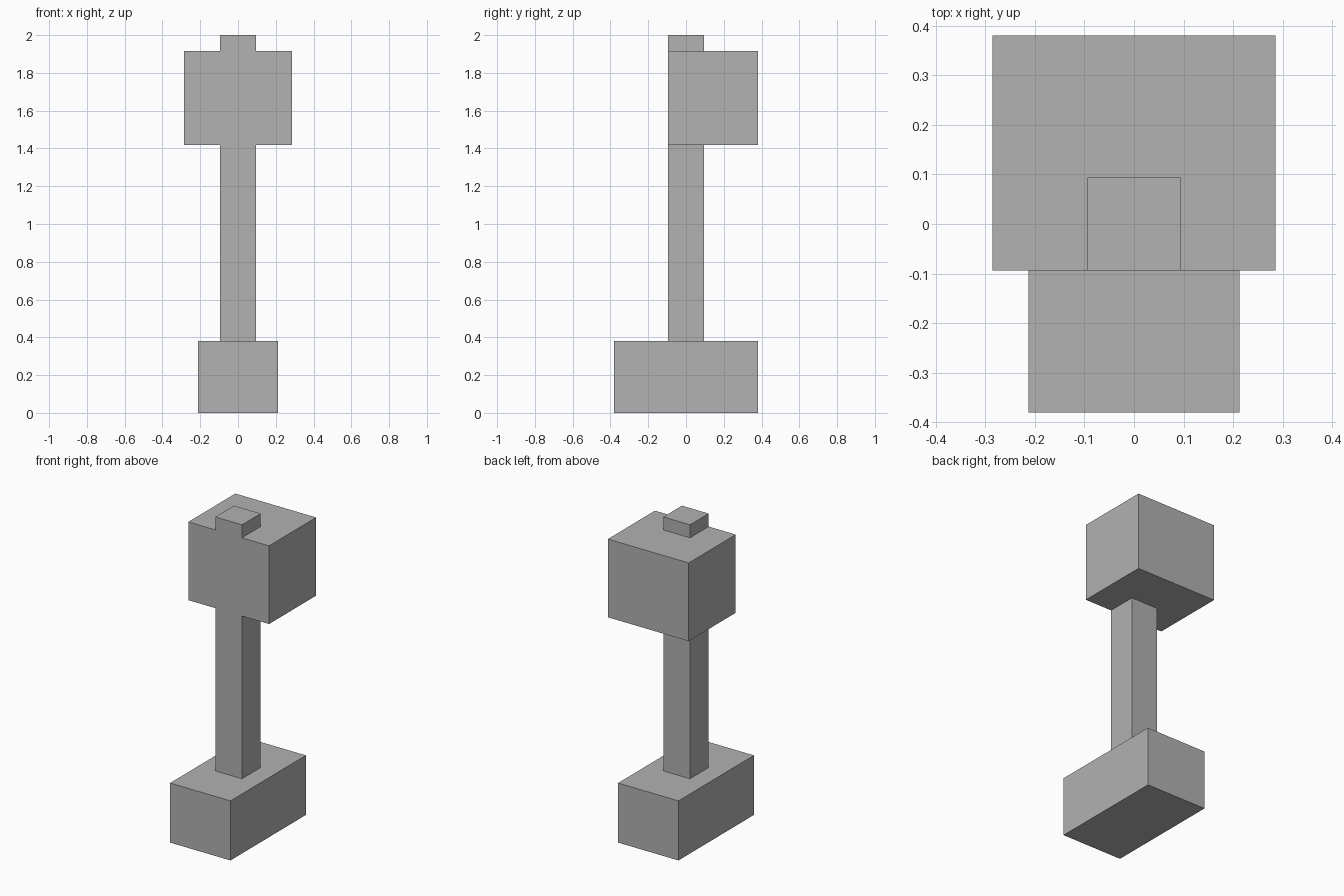
import bpy
import bmesh

if "Cube" in bpy.data.objects:
    bpy.data.objects.remove(bpy.data.objects["Cube"])

grey = bpy.data.materials.new("grey")
grey.diffuse_color = (0.445, 0.445, 0.445, 1.0)
grey.use_nodes = True
grey.node_tree.nodes["Principled BSDF"].inputs["Base Color"].default_value = grey.diffuse_color


def box(name, x, y, z):
    """Box spanning the given (min, max) ranges."""
    mesh = bpy.data.meshes.new(name)
    bm = bmesh.new()
    bmesh.ops.create_cube(bm, size=1)
    for v in bm.verts:
        v.co = [r[0] if c < 0 else r[1] for c, r in zip(v.co, (x, y, z))]
    bm.to_mesh(mesh)
    bm.free()
    mesh.materials.append(grey)
    obj = bpy.data.objects.new(name, mesh)
    bpy.context.collection.objects.link(obj)
    return obj


P = 0.094  # half width of the post

# Base block
box("base", (-0.213, 0.213), (-0.38, 0.38), (0, 0.38))

# Post running from the base up through the head
post = box("post_and_head", (-P, P), (-P, P), (0.38, 2.0))

# Head block, flush with the front of the post
head = box("head", (-0.285, 0.285), (-P, 0.38), (1.418, 1.917))

# Join post and head into one solid with a seamless front
union = post.modifiers.new("union", 'BOOLEAN')
union.operation = 'UNION'
union.solver = 'EXACT'
union.object = head
bpy.context.view_layer.objects.active = post
bpy.ops.object.modifier_apply(modifier=union.name)
bpy.data.objects.remove(head)

# Merge coplanar faces
bm = bmesh.new()
bm.from_mesh(post.data)
bmesh.ops.remove_doubles(bm, verts=bm.verts, dist=0.0001)
bmesh.ops.dissolve_limit(bm, angle_limit=0.01, verts=bm.verts, edges=bm.edges)
bm.to_mesh(post.data)
bm.free()
